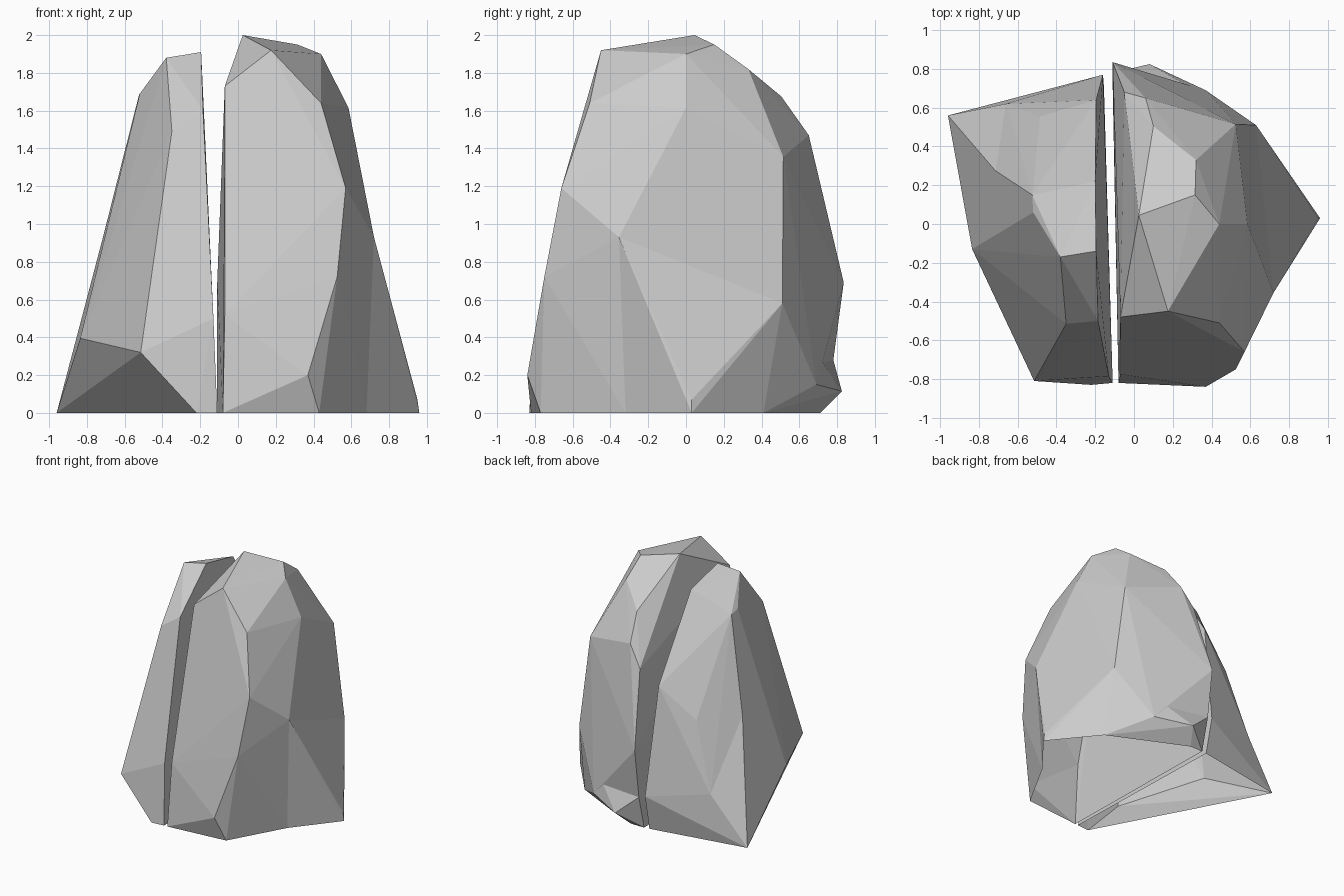
import bpy
import bmesh
import math

old = bpy.data.objects.get("Cube")
if old:
    bpy.data.objects.remove(old, do_unlink=True)

# One plain stone grey for both halves
stone = bpy.data.materials.new("stone_grey")
stone.use_nodes = True
grey = (0.6, 0.6, 0.6, 1)
stone.diffuse_color = grey
stone.node_tree.nodes["Principled BSDF"].inputs["Base Color"].default_value = grey


def faceted_block(name, corners):
    """Wrap a faceted block around its corner points."""
    bm = bmesh.new()
    for corner in corners:
        bm.verts.new(corner)
    hull = bmesh.ops.convex_hull(bm, input=bm.verts)
    inside = {g for g in hull["geom_interior"] + hull["geom_unused"]
              if isinstance(g, bmesh.types.BMVert)}
    bmesh.ops.delete(bm, geom=list(inside), context="VERTS")
    bmesh.ops.dissolve_limit(bm, angle_limit=math.radians(0.5),
                             verts=bm.verts, edges=bm.edges)
    bmesh.ops.recalc_face_normals(bm, faces=bm.faces)
    mesh = bpy.data.meshes.new(name)
    bm.to_mesh(mesh)
    bm.free()
    mesh.materials.append(stone)
    block = bpy.data.objects.new(name, mesh)
    bpy.context.collection.objects.link(block)
    return block


def rock_half(name, body_corners, spur_corners):
    """Join a body and its flared foot, then open the flat underside."""
    rock = faceted_block(name, body_corners)
    spur = faceted_block(name + "_spur", spur_corners)
    union = rock.modifiers.new("join_spur", "BOOLEAN")
    union.operation = "UNION"
    union.solver = "EXACT"
    union.object = spur
    graph = bpy.context.evaluated_depsgraph_get()
    joined = bpy.data.meshes.new_from_object(rock.evaluated_get(graph))
    rock.modifiers.clear()
    rock.data = joined
    bpy.data.objects.remove(spur, do_unlink=True)
    bm = bmesh.new()
    bm.from_mesh(joined)
    bmesh.ops.remove_doubles(bm, verts=bm.verts, dist=0.002)
    base = [f for f in bm.faces if all(v.co.z < 0.003 for v in f.verts)]
    bmesh.ops.delete(bm, geom=base, context="FACES")
    bm.to_mesh(joined)
    bm.free()


# Large half: crown, shoulders, waist, then the foot and its undercut back
large_crown = [
    (.025, .045, 2), (.175, -.45, 1.92), (-.07, -.48, 1.73),
    (.44, 0, 1.9), (.315, .15, 1.95), (.32, .33, 1.82), (.1, .505, 1.675),
]
large_shoulders = [
    (.44, -.51, 1.64), (.585, 0, 1.615), (.57, -.66, 1.19),
    (.525, .515, 1.355), (.06, .65, 1.47), (-.05, .68, 1.3),
]
large_front = [
    (.525, -.75, .72), (-.07, -.775, .52), (.37, -.84, .2),
    (.43, -.77, 0), (-.08, -.82, 0), (-.11, .835, .69),
]
# Corners shared by the body and the spur that flares to the left and back
large_seam = [
    (.72, -.355, .93), (.63, .51, .58), (-.11, .78, .28), (.37, .69, .15),
    (.68, -.32, 0), (.65, .41, 0), (.01, .71, 0), (-.11, .71, 0),
]
large_spur_tips = [(.95, .03, .07), (.96, .03, 0), (.08, .825, .115)]
rock_half("large_rock_half",
          large_crown + large_shoulders + large_front + large_seam,
          large_seam + large_spur_tips)

# Small half: crown and shoulders, then the foot with one flared corner
small_crown = [
    (-.195, -.14, 1.91), (-.38, -.17, 1.88), (-.2, .22, 1.83),
    (-.525, .15, 1.68), (-.52, .06, 1.69),
]
small_shoulders = [
    (-.35, -.515, 1.49), (-.185, -.5, 1.6), (-.195, .64, 1.18),
    (-.485, .555, .94), (-.13, -.785, .5), (-.11, -.82, 0),
]
small_seam = [
    (-.715, .275, .93), (-.725, .06, .81), (-.835, -.13, .395),
    (-.515, -.81, .32), (-.66, .62, .39), (-.16, .77, .295),
    (-.22, -.83, 0), (-.155, .705, 0),
]
rock_half("small_rock_half",
          small_crown + small_shoulders + small_seam,
          small_seam + [(-.96, .56, 0)])
